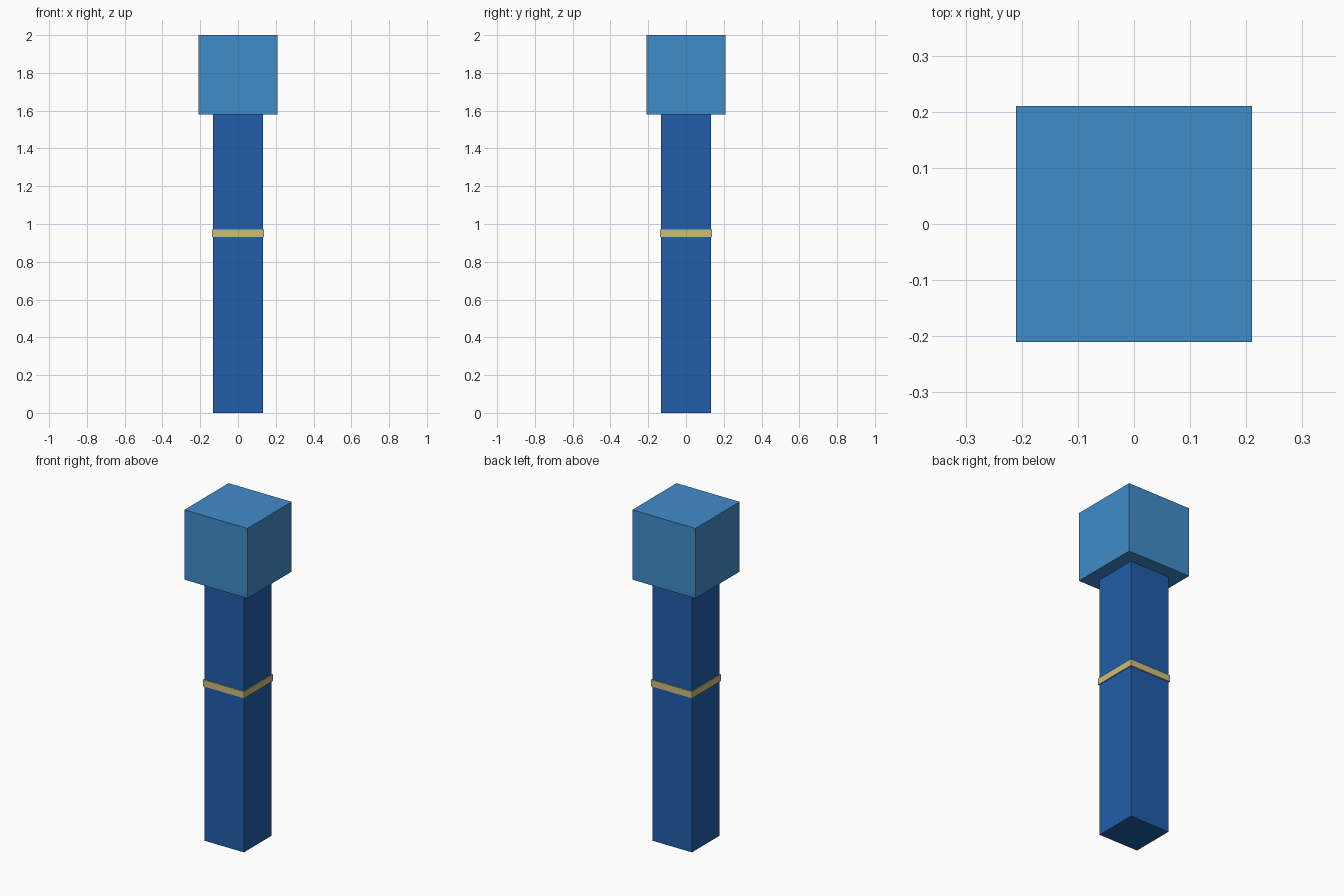
import bpy

cube = bpy.data.objects.get("Cube")
if cube:
    bpy.data.objects.remove(cube, do_unlink=True)


def material(name, rgb):
    mat = bpy.data.materials.new(name)
    mat.use_nodes = True
    color = (*rgb, 1)
    mat.diffuse_color = color
    mat.node_tree.nodes["Principled BSDF"].inputs["Base Color"].default_value = color
    return mat


def block(name, width, bottom, top, mat):
    """Square upright block centred on the z axis."""
    bpy.ops.mesh.primitive_cube_add(size=1, location=(0, 0, (bottom + top) / 2))
    obj = bpy.context.object
    obj.name = obj.data.name = name
    obj.scale = (width, width, top - bottom)
    bpy.ops.object.transform_apply(location=False, rotation=False, scale=True)
    obj.data.materials.append(mat)
    return obj


light_blue = material("light blue", (0.052, 0.262, 0.59))
deep_blue = material("deep blue", (0.015, 0.112, 0.402))
pale_gold = material("pale gold", (0.59, 0.52, 0.2))

# Square shaft, thin trim band around its middle, and cubic head
block("shaft", 0.263, 0, 1.58, deep_blue)
block("band", 0.274, 0.93, 0.97, pale_gold)
block("head", 0.42, 1.58, 2, light_blue)
